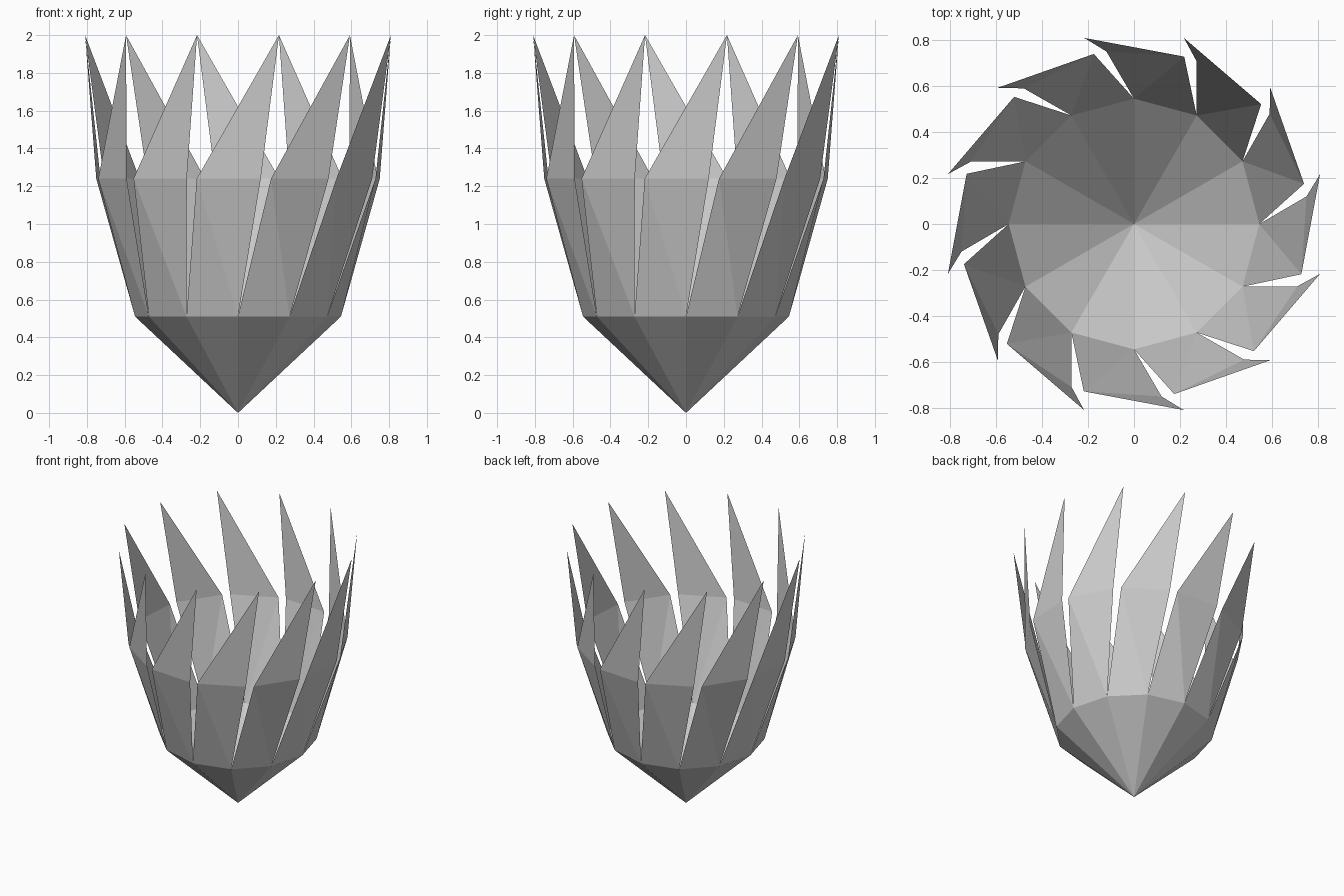
import bpy, bmesh
from math import cos, sin, radians

if "Cube" in bpy.data.objects:
    bpy.data.objects.remove(bpy.data.objects["Cube"])

SIDES = 12
STEP = 360 / SIDES


def polar(radius, degrees, z):
    a = radians(degrees)
    return (radius * cos(a), radius * sin(a), z)


def make_object(name, faces):
    bm = bmesh.new()
    for face in faces:
        bm.faces.new([bm.verts.new(p) for p in face])
    bmesh.ops.remove_doubles(bm, verts=bm.verts, dist=0.0005)
    mesh = bpy.data.meshes.new(name)
    bm.to_mesh(mesh)
    bm.free()
    obj = bpy.data.objects.new(name, mesh)
    bpy.context.collection.objects.link(obj)
    return obj


# Pointed twelve-sided cup, open at the top
cup = []
for i in range(SIDES):
    a = i * STEP
    cup.append([(0, 0, 0), polar(0.545, a + STEP, 0.51), polar(0.545, a, 0.51)])
make_object("pointed_base", cup)

# Ring of swirling petals: twisted lower panel and a spike leaning sideways
petals = []
for i in range(SIDES):
    a = i * STEP
    base_l = polar(0.545, a, 0.51)
    base_r = polar(0.545, a + STEP, 0.51)
    mid_l = polar(0.76, a + 13.3, 1.24)
    mid_r = polar(0.76, a + 39.1, 1.24)
    tip = polar(0.838, a + 45, 2.0)
    petals += [[base_l, base_r, mid_l], [base_r, mid_r, mid_l], [mid_l, mid_r, tip]]
make_object("petals", petals)
